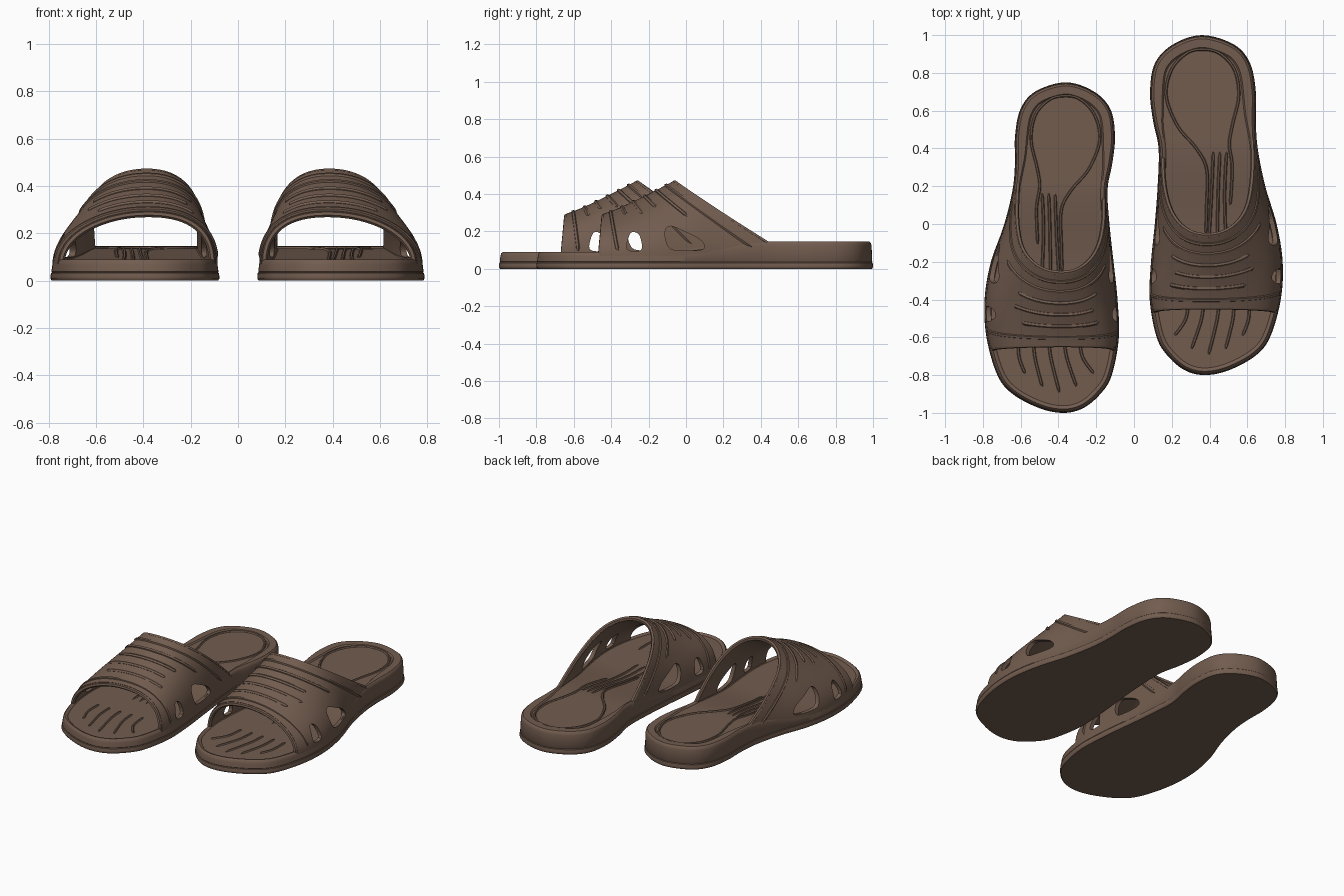
import bpy, bmesh, math
from mathutils import Vector

if "Cube" in bpy.data.objects:
    bpy.data.objects.remove(bpy.data.objects["Cube"])

brown = bpy.data.materials.new("brown_rubber")
brown.use_nodes = True
COLOUR = (0.17, 0.108, 0.078, 1)
brown.diffuse_color = COLOUR
brown.node_tree.nodes["Principled BSDF"].inputs["Base Color"].default_value = COLOUR

# Footprint: y, inner x, outer x
ROWS = [(-.775, .27, .50), (-.7, .18, .64), (-.6, .12, .72), (-.4, .083, .777),
        (-.2, .09, .787), (0, .11, .755), (.2, .125, .695), (.4, .13, .655),
        (.55, .10, .645), (.7, .085, .645), (.85, .11, .615), (.95, .205, .53)]
TOE, HEEL = (.375, -.8), (.36, 1.0)


def smooth_path(pts, steps=6, closed=False):
    """Catmull-Rom curve through 2D points."""
    pts = [Vector(p) for p in pts]
    n, out = len(pts), []
    get = (lambda i: pts[i % n]) if closed else (lambda i: pts[max(0, min(n - 1, i))])
    for i in range(n if closed else n - 1):
        a, b, c, d = (get(i + k) for k in (-1, 0, 1, 2))
        for k in range(steps):
            t = k / steps
            out.append((b * 2 + (c - a) * t + (a * 2 - b * 5 + c * 4 - d) * t * t
                        + (b * 3 - a - c * 3 + d) * t ** 3) / 2)
    return out if closed else out + [pts[-1]]


OUTLINE = smooth_path([TOE] + [(r[2], r[0]) for r in ROWS] + [HEEL]
                      + [(r[1], r[0]) for r in reversed(ROWS)], closed=True)
HALF = len(OUTLINE) // 2


def edge_x(side, y):
    """Footprint edge at a given y, on the inner (0) or outer (1) side."""
    chain = OUTLINE[:HALF + 1] if side else [OUTLINE[0]] + OUTLINE[:HALF - 1:-1]
    for a, b in zip(chain, chain[1:]):
        if a.y <= y <= b.y:
            return a.x + (b.x - a.x) * (y - a.y) / max(b.y - a.y, 1e-6)
    return chain[-1].x


def ease(y, start, length):
    t = max(0, min(1, (y - start) / length))
    return t * t * (3 - 2 * t)


def top(y):
    """Height of the sole rim."""
    return .09 + .056 * ease(y, -.1, .55)


def finish(name, mesh, angle=40):
    mesh.materials.clear()
    mesh.materials.append(brown)
    mesh.shade_smooth()
    mesh.set_sharp_from_angle(angle=math.radians(angle))
    ob = bpy.data.objects.new(name, mesh)
    bpy.context.collection.objects.link(ob)
    return ob


def bake(ob):
    """Evaluate an object into a plain mesh and remove the source."""
    deps = bpy.context.evaluated_depsgraph_get()
    deps.update()
    mesh = bpy.data.meshes.new_from_object(ob.evaluated_get(deps))
    bpy.data.objects.remove(ob)
    return mesh


def to_mesh(bm, name):
    bmesh.ops.recalc_face_normals(bm, faces=bm.faces)
    mesh = bpy.data.meshes.new(name)
    bm.to_mesh(mesh)
    bm.free()
    return mesh


def ribs(name, paths, radius):
    """Round beads following 3D paths, tapered at their ends."""
    cu = bpy.data.curves.new(name, "CURVE")
    cu.dimensions = "3D"
    cu.bevel_depth, cu.bevel_resolution, cu.use_fill_caps = radius, 1, True
    for path in paths:
        sp = cu.splines.new("POLY")
        sp.points.add(len(path) - 1)
        for i, (pt, co) in enumerate(zip(sp.points, path)):
            pt.co = (*co, 1)
            pt.radius = .4 if i in (0, len(path) - 1) else 1
    ob = bpy.data.objects.new(name + "_curve", cu)
    bpy.context.collection.objects.link(ob)
    return finish(name, bake(ob))


# Sole: stacked inset rings with a faint welt line, a footbed and a wide heel rim
def build_sole():
    bm = bmesh.new()
    n = len(OUTLINE)
    # inset, height, height measured from rim, extra inset at the heel
    profile = [(.006, 0, 0, 0), (0, .008, 0, 0), (0, .016, 0, 0), (.002, .032, 0, 0),
               (.006, .035, 0, 0), (.004, .038, 0, 0), (.008, -.022, 1, 0), (.012, -.007, 1, 0),
               (.02, 0, 1, 0), (.03, -.001, 1, .035), (.038, -.009, 1, .035)]
    rings = []
    for inset, off, on_top, heel in profile:
        ring = []
        for i, p in enumerate(OUTLINE):
            d = (OUTLINE[(i + 1) % n] - OUTLINE[i - 1]).normalized()
            q = p + Vector((-d.y, d.x)) * (inset + heel * ease(p.y, .4, .3))
            ring.append(bm.verts.new((q.x, q.y, off + on_top * top(q.y))))
        rings.append(ring)
    for a, b in zip(rings, rings[1:]):
        for i in range(n):
            j = (i + 1) % n
            bm.faces.new((a[i], a[j], b[j], b[i]))
    for ring in (rings[0], rings[-1]):
        for i in range(HALF):
            quad = [ring[i], ring[i + 1], ring[-i - 1], ring[-i % n]]
            bm.faces.new(list(dict.fromkeys(quad)))
    return finish("sole", to_mesh(bm, "sole"))


# Upper: arched strap, v runs from the front edge to the swept back edge
def arch(t, v, lift=0.0):
    power = 2 / 2.15
    c, s = math.cos(t), abs(math.sin(t)) ** power
    base = .42 + .13 * t / math.pi
    y = (-.46 + .02 * s) * (1 - v) + v * (base - (base + .06) * s)
    lo, hi = edge_x(0, y) + .008, edge_x(1, y) - .008
    half = (hi - lo) / 2 + lift
    x = (lo + hi) / 2 - half * math.copysign(abs(c) ** power, c) - .05 * s * s
    height = .295 + .178 * v ** 1.15 + lift
    return Vector((x, y, .065 + (height - .065) * s))


def build_upper():
    bm = bmesh.new()
    nt, nv = 64, 20
    grid = [[bm.verts.new(arch(math.pi * i / nt, j / nv)) for i in range(nt + 1)]
            for j in range(nv + 1)]
    for a, b in zip(grid, grid[1:]):
        for i in range(nt):
            bm.faces.new((a[i], a[i + 1], b[i + 1], b[i]))
    mesh = to_mesh(bm, "upper_shell")
    if sum(p.normal.z * p.area for p in mesh.polygons) < 0:
        mesh.flip_normals()
    ob = bpy.data.objects.new("upper_shell", mesh)
    bpy.context.collection.objects.link(ob)
    solid = ob.modifiers.new("thickness", "SOLIDIFY")
    solid.thickness, solid.offset = .025, -1
    # Side vents cut right through both walls
    vents = [[(-.315, .105), (-.24, .1), (-.245, .17), (-.27, .195), (-.3, .185)],
             [(-.1, .13), (-.06, .1), (.07, .1), (.1, .12), (.07, .16), (-.01, .2),
              (-.08, .228), (-.112, .2)]]
    cutters = []
    for k, vent in enumerate(vents):
        cb = bmesh.new()
        pts = smooth_path(vent, 4, True)
        face = cb.faces.new([cb.verts.new((-.2, p.x, p.y)) for p in pts])
        ext = bmesh.ops.extrude_face_region(cb, geom=[face])["geom"]
        moved = [g for g in ext if isinstance(g, bmesh.types.BMVert)]
        bmesh.ops.translate(cb, vec=(1.3, 0, 0), verts=moved)
        cut = bpy.data.objects.new(f"vent_cutter_{k}", to_mesh(cb, "vent_cutter"))
        cut.hide_render = True
        bpy.context.collection.objects.link(cut)
        mod = ob.modifiers.new("vent", "BOOLEAN")
        mod.operation, mod.object, mod.solver = "DIFFERENCE", cut, "EXACT"
        cutters.append(cut)
    mesh = bake(ob)
    for cut in cutters:
        bpy.data.objects.remove(cut)
    return finish("upper", mesh)


def across(v, start=0.0, end=1.0, lift=0.0, steps=40):
    return [arch(math.pi * (start + (end - start) * i / steps), v, lift) for i in range(steps + 1)]


def on_footbed(pts, steps=6):
    return [(p.x, p.y, top(p.y) - .009) for p in smooth_path(pts, steps)]


parts = [build_sole(), build_upper()]
parts.append(ribs("strap_edging", [across(0, lift=-.014), across(1, lift=-.012)], .013))
parts.append(ribs("strap_ridges", [across(.1, .03, .97, -.005), across(.26, .3, .68, -.004),
                                   across(.42, .33, .72, -.004), across(.58, .3, .7, -.004),
                                   across(.74, .2, .8, -.004), across(.88, .05, .97, -.004)], .012))

# Footbed: toe treads, arch treads and the keyhole heel border
treads = [on_footbed([(.29 + .08 * i, -.38), (.275 + .083 * i, -.5),
                      (.215 + .09 * i, -.59 - .1 * math.sin(math.pi * i / 4))]) for i in range(5)]
treads += [on_footbed([(.42 + .035 * i, .38), (.41 + .035 * i, .15), (.39 + .05 * i, -.2)])
           for i in range(3)]
parts.append(ribs("footbed_treads", treads, .008))
border = [(.38, -.05), (.385, .1), (.385, .29), (.33, .4), (.23, .52), (.17, .68), (.2, .82),
          (.28, .905), (.36, .925), (.45, .905), (.53, .82), (.555, .68), (.52, .52),
          (.505, .42), (.52, .3), (.51, .1)]
parts.append(ribs("heel_border", [on_footbed(border)], .008))

# Right shoe: mirrored, set further forward, with a shorter and narrower heel
for ob in parts:
    mesh = ob.data.copy()
    for vert in mesh.vertices:
        x, y, z = vert.co
        narrow = 1.01 - .065 * ease(y, -.1, .7)
        vert.co = (-.37 - (x - .37) * narrow, y - .2 - .05 * max(0, y), z)
    mesh.flip_normals()
    twin = bpy.data.objects.new("right_" + ob.name, mesh)
    bpy.context.collection.objects.link(twin)
    ob.name = "left_" + ob.name
